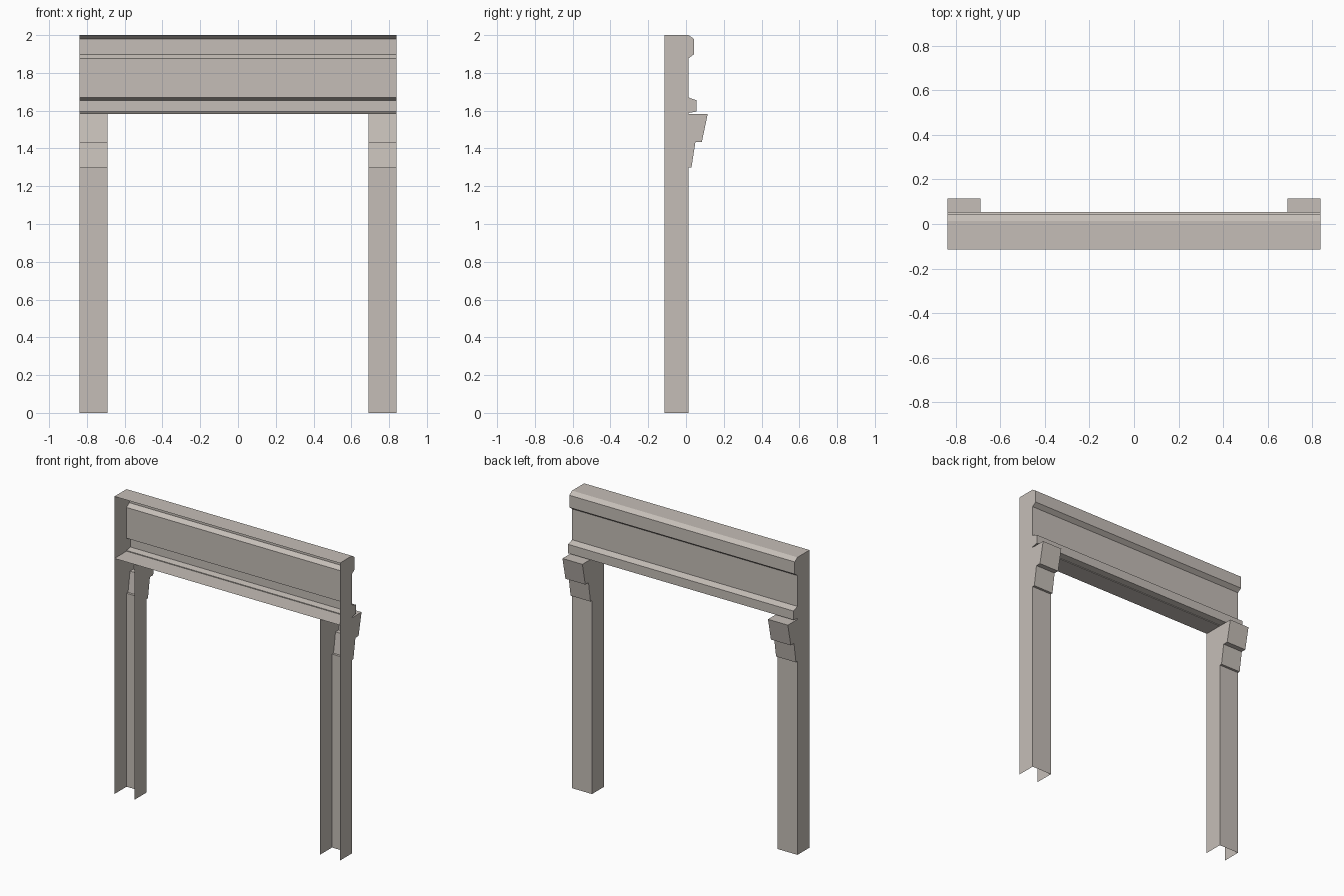
import bpy
import bmesh

cube = bpy.data.objects.get("Cube")
if cube:
    bpy.data.objects.remove(cube, do_unlink=True)

stone = bpy.data.materials.new("warm grey stone")
stone.use_nodes = True
colour = (0.56, 0.515, 0.475, 1)
stone.diffuse_color = colour
stone.node_tree.nodes["Principled BSDF"].inputs["Base Color"].default_value = colour

HALF_WIDTH = 0.838   # outer end of the frame
INNER = 0.69         # inner side of each leg
FRONT = -0.115       # open front edge
BACK = 0.013         # flat wall face
BRACKET = 0.115      # deepest point of the bracket
SOFFIT = 1.583       # underside of the header
TOP = 2.0


def shell(name, path, x0, x1, cap_extra=()):
    """Sweep an open (y, z) path along x and close both ends with caps."""
    bm = bmesh.new()
    outline = list(path) + list(cap_extra)
    ends = [[bm.verts.new((x, y, z)) for y, z in outline] for x in (x0, x1)]
    for i in range(len(path) - 1):
        bm.faces.new((ends[0][i], ends[0][i + 1], ends[1][i + 1], ends[1][i]))
    for ring in ends:
        bm.faces.new(ring)
    bmesh.ops.recalc_face_normals(bm, faces=bm.faces)
    mesh = bpy.data.meshes.new(name)
    bm.to_mesh(mesh)
    bm.free()
    mesh.materials.append(stone)
    obj = bpy.data.objects.new(name, mesh)
    bpy.context.collection.objects.link(obj)
    return obj


# Header: hollow beam, open at the front, with two mouldings on the back
header_path = [
    (FRONT, TOP), (BACK, TOP),
    (0.042, 1.98), (0.042, 1.898), (BACK, 1.877),      # upper moulding
    (BACK, 1.67), (0.055, 1.655), (0.055, 1.595),      # lower moulding
    (BACK, 1.588), (BACK, SOFFIT), (FRONT, SOFFIT),
]
shell("header", header_path, -HALF_WIDTH, HALF_WIDTH)

# Legs: channels open at front and foot, with a stepped bracket at the top
leg_path = [
    (BACK, 0), (BACK, 1.30),
    (0.029, 1.30), (0.05, 1.435),                      # lower bracket step
    (0.084, 1.435), (BRACKET, SOFFIT), (BACK, SOFFIT), # upper bracket step
]
for name, side in (("left_leg", 1), ("right_leg", -1)):
    shell(name, leg_path, side * INNER, side * HALF_WIDTH,
          cap_extra=[(FRONT, SOFFIT), (FRONT, 0)])
